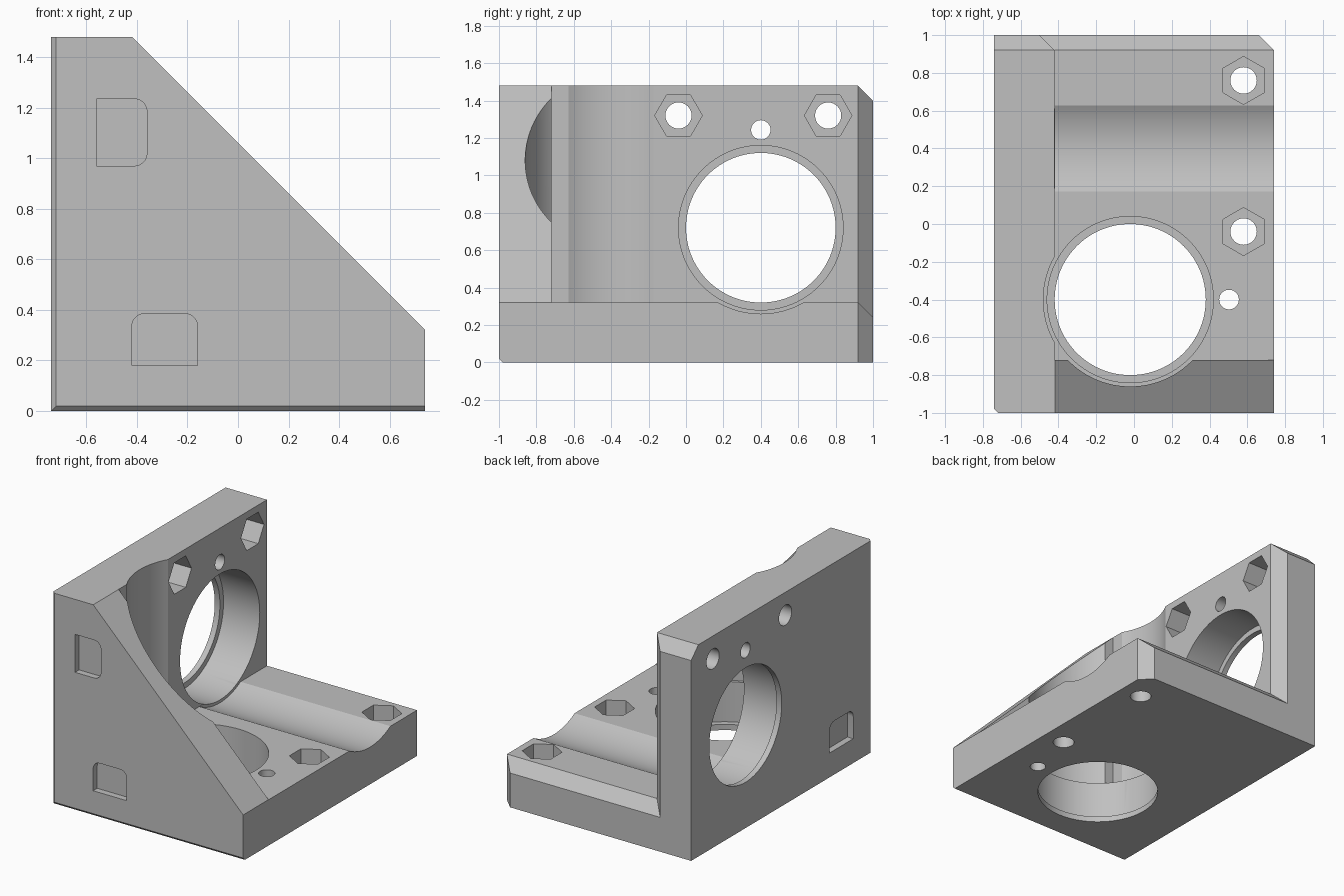
import bpy, bmesh, math

cube = bpy.data.objects.get("Cube")
if cube:
    bpy.data.objects.remove(cube, do_unlink=True)

X0, X1, TOP, THICK = -0.74, 0.74, 1.48, 0.32
INNER = X0 + THICK

grey = bpy.data.materials.new("plain grey")
grey.use_nodes = True
colour = (0.53, 0.53, 0.53, 1)
grey.diffuse_color = colour
grey.node_tree.nodes["Principled BSDF"].inputs["Base Color"].default_value = colour


def loft(name, rings):
    """Closed solid through matching rings of points."""
    bm = bmesh.new()
    loops = [[bm.verts.new(p) for p in ring] for ring in rings]
    n = len(loops[0])
    for a, b in zip(loops, loops[1:]):
        for i in range(n):
            j = (i + 1) % n
            bm.faces.new((a[i], a[j], b[j], b[i]))
    bm.faces.new(loops[0])
    bm.faces.new(loops[-1])
    bmesh.ops.recalc_face_normals(bm, faces=bm.faces)
    mesh = bpy.data.meshes.new(name)
    bm.to_mesh(mesh)
    bm.free()
    mesh.materials.append(grey)
    obj = bpy.data.objects.new(name, mesh)
    bpy.context.collection.objects.link(obj)
    return obj


def rect(y, xa, xb, za, zb):
    return [(xa, y, za), (xb, y, za), (xb, y, zb), (xa, y, zb)]


def place(wall, depth, y, along):
    """Depth is measured from the outer face of the wall or of the base."""
    return (X0 + depth, y, along) if wall else (X0 + along, y, depth)


def bore(wall, y, along, steps, sides):
    """Round or hexagonal cutter; steps are (depth, radius)."""
    angles = [math.tau * i / sides for i in range(sides)]
    return loft("bore_cutter", [
        [place(wall, d, y + r * math.cos(a), along + r * math.sin(a)) for a in angles]
        for d, r in steps])


def pocket_outline(w, h, r=0.05):
    """Rectangle with its two upper corners rounded."""
    pts = [(0, 0), (w, 0)]
    for cx, start in ((w - r, 0), (r, 90)):
        for k in range(7):
            a = math.radians(start + 15 * k)
            pts.append((cx + r * math.cos(a), h - r + r * math.sin(a)))
    return pts


# Block with bevelled front and back edges
bracket = loft("angle_bracket", [
    rect(-1, X0 + 0.02, X1, 0.02, TOP),
    rect(-0.98, X0, X1, 0, TOP),
    rect(0.92, X0, X1, 0, TOP),
    rect(1, X0, X1 - 0.08, 0, TOP - 0.08)])

# Inner space between wall and base, flared at the back
cutters = [loft("inner_space_cutter", [
    rect(-0.72, INNER, 2, THICK, 2),
    rect(0.92, INNER, 2, THICK, 2),
    rect(1.08, INNER - 0.16, 2, THICK - 0.16, 2)])]

# Slope of the front gusset
e = 0.001
tri = [(INNER + e - 0.3, TOP + 0.3), (X1 + 0.3, THICK + e - 0.3), (2, 2.5)]
cutters.append(loft("slope_cutter", [[(x, y, z) for x, z in tri] for y in (-1.2, -0.6)]))

# Bearing bores, nut pockets and dowel holes in wall and base
for wall in (True, False):
    cutters.append(bore(wall, 0.4 if wall else -0.4, 0.72, [
        (-0.1, 0.4), (0.04, 0.4), (0.04, 0.44),
        (THICK + 0.0005, 0.44), (THICK + 0.0005, 0.46), (2.4, 0.46)], 96))
    cutters.append(bore(wall, 0.4 if wall else -0.4, 1.243, [(-0.1, 0.052), (0.4, 0.052)], 32))
    for y in (-0.04, 0.76):
        cutters.append(bore(wall, y, 1.32, [(-0.1, 0.07), (0.4, 0.07)], 32))
        cutters.append(bore(wall, y, 1.32, [(0.16, 0.127), (0.4, 0.127)], 6))

# Shallow pockets on the front and on the outer wall
low = pocket_outline(0.26, 0.205)
high = pocket_outline(0.265, 0.2)
depths = (-0.1, 0.045)
cutters.append(loft("front_low_pocket", [
    [(-0.42 + u, -1 + d, 0.18 + v) for u, v in low] for d in depths]))
cutters.append(loft("front_high_pocket", [
    [(-0.56 + v, -1 + d, 0.97 + u) for u, v in high] for d in depths]))
cutters.append(loft("side_pocket", [
    [(X0 + d, -0.79 + u, 0.17 + v) for u, v in low] for d in depths]))

# Cut everything out of the block
bpy.ops.object.select_all(action='DESELECT')
bpy.context.view_layer.objects.active = bracket
bracket.select_set(True)
for cutter in cutters:
    cutter.hide_render = True
    mod = bracket.modifiers.new("cut", 'BOOLEAN')
    mod.operation = 'DIFFERENCE'
    mod.solver = 'EXACT'
    mod.object = cutter
    bpy.ops.object.modifier_apply(modifier=mod.name)
    bpy.data.objects.remove(cutter, do_unlink=True)

bpy.ops.object.shade_smooth_by_angle(angle=math.radians(25))
